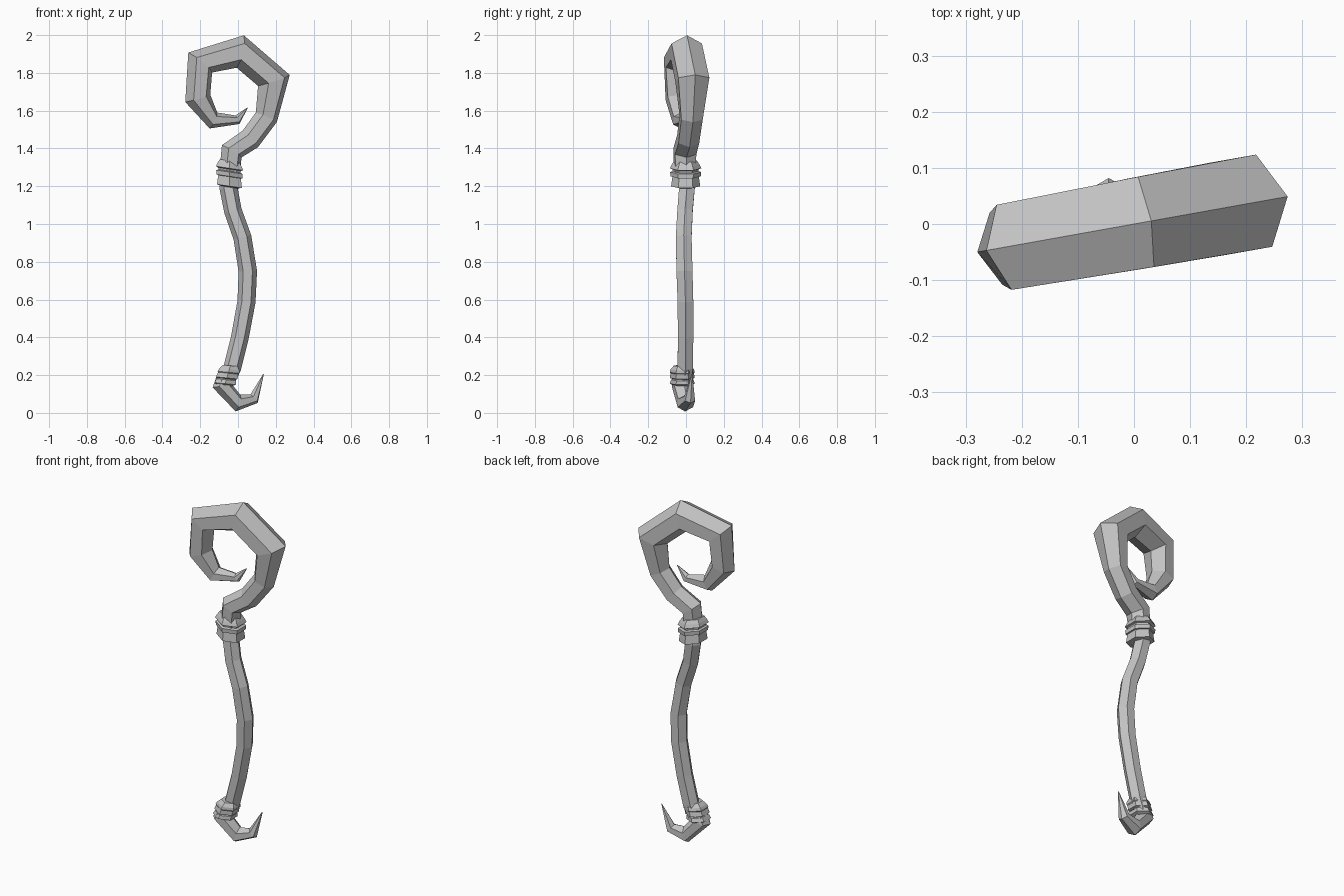
import bpy, bmesh, math
from mathutils import Vector

cube = bpy.data.objects.get("Cube")
if cube:
    bpy.data.objects.remove(cube)

GREY = (0.55, 0.55, 0.55, 1)
mat = bpy.data.materials.new("plain grey")
mat.use_nodes = True
mat.diffuse_color = GREY
mat.node_tree.nodes["Principled BSDF"].inputs["Base Color"].default_value = GREY


def sweep(name, rings, yaw=0, twist=0, axis=None, depth=1.0):
    """Six-sided tube through (x, y, z, radius) rings, in a plane turned by yaw."""
    flat = Vector((math.cos(yaw), math.sin(yaw), 0))
    side = Vector((-math.sin(yaw), math.cos(yaw), 0))
    centres = [Vector(r[:3]) for r in rings]
    bm = bmesh.new()
    loops = []
    for i, c in enumerate(centres):
        tangent = Vector(axis) if axis else Vector()
        if not axis:
            if i > 0:
                tangent += (c - centres[i - 1]).normalized()
            if i < len(centres) - 1:
                tangent += (centres[i + 1] - c).normalized()
        # outward direction lies in the plane of the curve
        out = (flat * tangent.z - Vector((0, 0, 1)) * tangent.dot(flat)).normalized()
        loop = []
        for k in range(6):
            a = math.radians(60 * k + twist)
            offset = out * math.cos(a) + side * math.sin(a) * depth
            loop.append(bm.verts.new(c + offset * rings[i][3]))
        loops.append(loop)
    for lo, hi in zip(loops, loops[1:]):
        for k in range(6):
            j = (k + 1) % 6
            bm.faces.new((lo[k], lo[j], hi[j], hi[k]))
    bm.faces.new(loops[0][::-1])
    bm.faces.new(loops[-1])
    bmesh.ops.recalc_face_normals(bm, faces=bm.faces)
    mesh = bpy.data.meshes.new(name)
    bm.to_mesh(mesh)
    bm.free()
    mesh.materials.append(mat)
    bpy.context.collection.objects.link(bpy.data.objects.new(name, mesh))


# Gently bent shaft
sweep("shaft", [
    (-0.04, 0, 1.3, 0.048), (-0.05, 0.005, 1.19, 0.048), (-0.027, -0.005, 1.07, 0.047),
    (0.023, -0.012, 0.93, 0.048), (0.052, -0.008, 0.75, 0.049), (0.045, -0.003, 0.59, 0.048),
    (0.01, -0.002, 0.4, 0.047), (-0.03, -0.004, 0.24, 0.047), (-0.06, -0.01, 0.17, 0.045)][::-1])

# Large curled head, shrinking to a point
head = [(-0.045, 1.27, 0.055), (-0.033, 1.385, 0.062), (0.065, 1.45, 0.06),
        (0.15, 1.565, 0.062), (0.19, 1.76, 0.09), (0.012, 1.913, 0.088),
        (-0.2, 1.855, 0.083), (-0.213, 1.665, 0.07), (-0.13, 1.548, 0.047),
        (-0.003, 1.552, 0.025), (0.05, 1.615, 0.002)]
sweep("curled_head", [(x, x * 0.18, z, r) for x, z, r in head],
      yaw=math.radians(10), depth=1.07)

# Small hooked foot
foot = [(-0.065, 0.2, 0.045), (-0.085, 0.145, 0.052), (0, 0.052, 0.046),
        (0.085, 0.075, 0.03), (0.135, 0.205, 0.002)]
sweep("hooked_foot", [(x, x * 0.25 - 0.002, z, r) for x, z, r in foot],
      yaw=math.radians(14), depth=1.05)

# Stacked bands wrapped around both ends of the shaft
upper = [(1.195, 0.05), (1.2, 0.077), (1.25, 0.07), (1.252, 0.08), (1.275, 0.082),
         (1.28, 0.068), (1.29, 0.07), (1.295, 0.084), (1.315, 0.074), (1.335, 0.06)]
sweep("upper_binding", [(-0.045, -0.002, z, r) for z, r in upper],
      twist=30, axis=(0.15, 0, 1))
lower = [(0.145, 0.045), (0.155, 0.066), (0.175, 0.06), (0.18, 0.052), (0.185, 0.066),
         (0.21, 0.062), (0.215, 0.066), (0.23, 0.062), (0.25, 0.045)]
sweep("lower_binding", [(-0.115 + z * 0.3, -0.02, z, r) for z, r in lower],
      twist=30, axis=(0.1, 0, 1))
